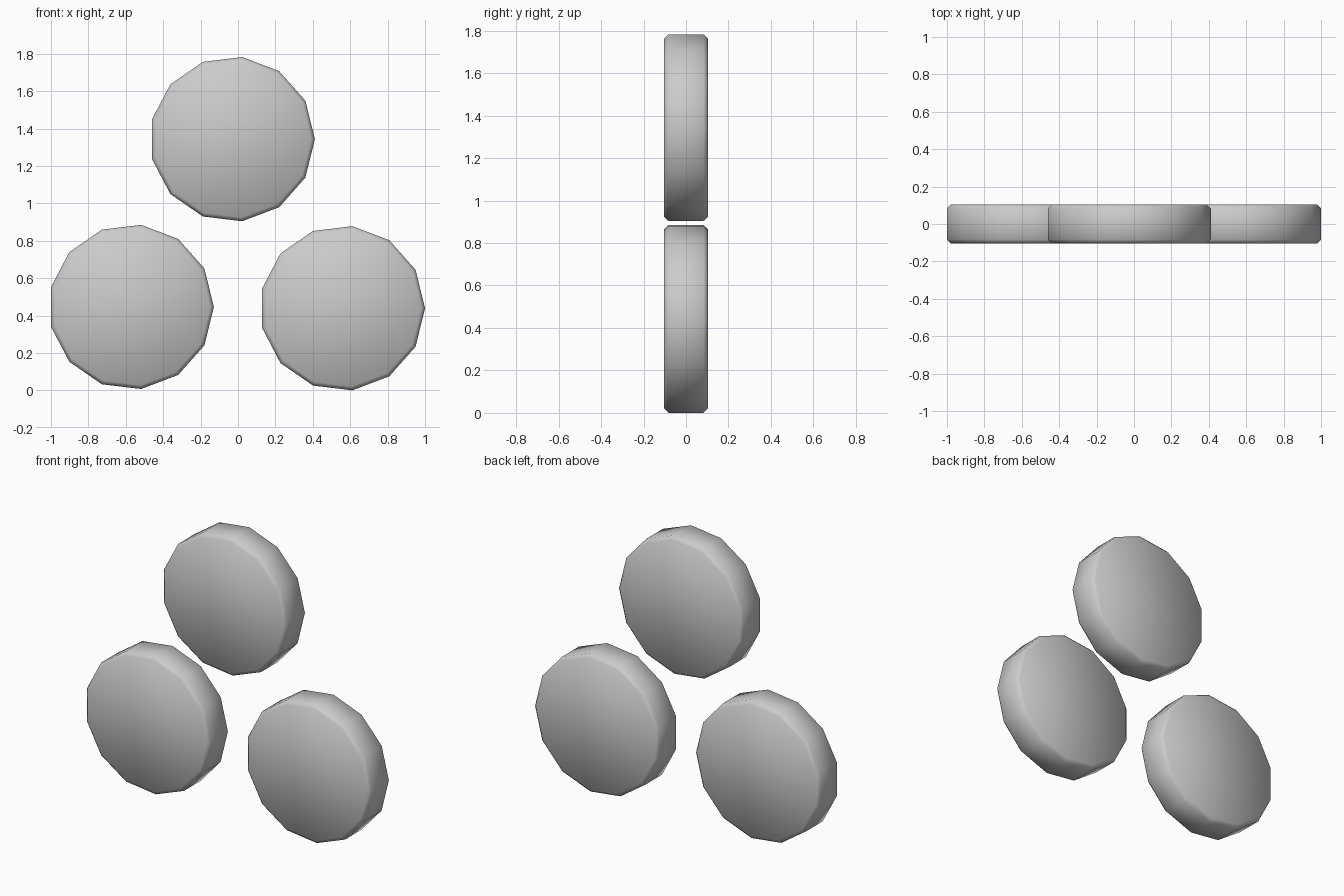
import bpy, bmesh
from math import sin, cos, pi

if "Cube" in bpy.data.objects:
    bpy.data.objects.remove(bpy.data.objects["Cube"])

SIDES = 13
RADIUS = 0.442
HALF = 0.104      # half thickness
BEVEL = 0.021


def disc(name, x, z):
    """Thick 13-sided disc facing -y with chamfered rims."""
    bm = bmesh.new()
    # rim profile: (radius, y) from front face to back face
    profile = [(RADIUS - BEVEL, -HALF), (RADIUS, -HALF + BEVEL),
               (RADIUS, HALF - BEVEL), (RADIUS - BEVEL, HALF)]
    rings = []
    for r, y in profile:
        rings.append([bm.verts.new((r * cos(2 * pi * i / SIDES), y,
                                    r * sin(2 * pi * i / SIDES)))
                      for i in range(SIDES)])
    for a, b in zip(rings, rings[1:]):
        for i in range(SIDES):
            j = (i + 1) % SIDES
            bm.faces.new((a[i], a[j], b[j], b[i]))
    # flat front and back caps
    bm.faces.new(rings[0])
    bm.faces.new(rings[-1])
    bmesh.ops.recalc_face_normals(bm, faces=bm.faces)
    for f in bm.faces:
        f.smooth = True
    mesh = bpy.data.meshes.new(name)
    bm.to_mesh(mesh)
    bm.free()
    ob = bpy.data.objects.new(name, mesh)
    ob.location = (x, 0, z)
    bpy.context.collection.objects.link(ob)
    return ob


# three discs in a triangular stack
disc("top_disc", -0.031, 1.343)
disc("left_disc", -0.571, 0.446)
disc("right_disc", 0.558, 0.439)
